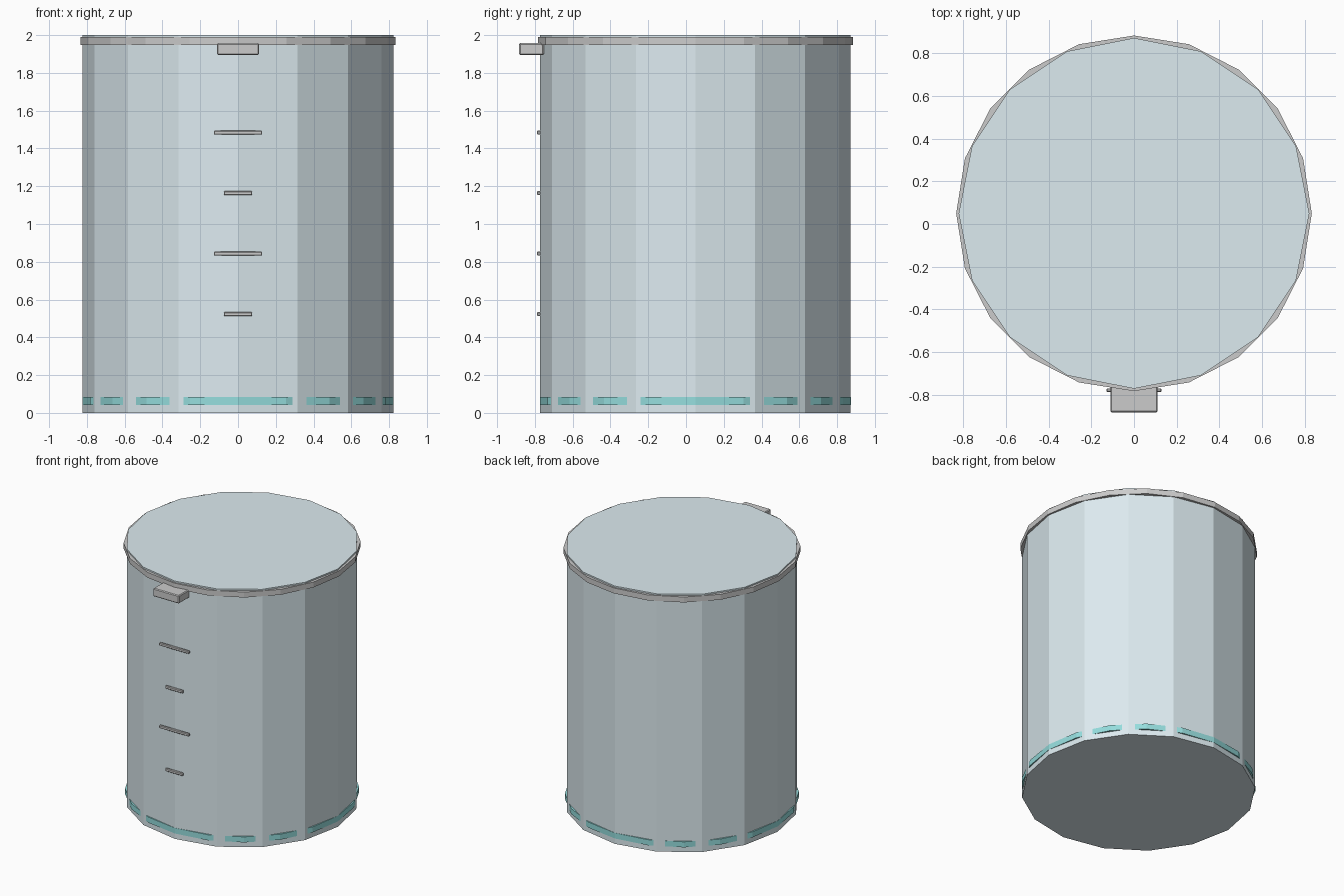
import bpy

if "Cube" in bpy.data.objects:
    bpy.data.objects.remove(bpy.data.objects["Cube"])

CY = 0.05  # the vessel axis sits slightly behind the origin


def material(name, color):
    m = bpy.data.materials.new(name)
    m.diffuse_color = color
    m.use_nodes = True
    m.node_tree.nodes["Principled BSDF"].inputs["Base Color"].default_value = m.diffuse_color
    return m


def drum(name, sides, radius, z0, z1, mat=None):
    bpy.ops.mesh.primitive_cylinder_add(vertices=sides, radius=radius, depth=z1 - z0,
                                        location=(0, CY, (z0 + z1) / 2))
    ob = bpy.context.object
    ob.name = name
    if mat:
        ob.data.materials.append(mat)
    return ob


def block(name, size, center, bevel):
    bpy.ops.mesh.primitive_cube_add(size=1, location=center)
    ob = bpy.context.object
    ob.name = name
    ob.scale = size
    bpy.ops.object.transform_apply(location=False, rotation=False, scale=True)
    mod = ob.modifiers.new("edge_bevel", 'BEVEL')
    mod.width = bevel
    mod.segments = 1
    return ob


pale = material("pale_blue", (0.72, 0.83, 0.87, 1))
teal = material("teal", (0.30, 0.72, 0.72, 1))

# Vessel body, with bands that poke through its facets
drum("vessel_body", 16, 0.822, 0.0, 2.0, pale)
drum("rim_band", 20, 0.8335, 1.947, 1.989)
drum("base_band", 20, 0.8227, 0.042, 0.085, teal)

# Pouring spout at the front
block("spout", (0.222, 0.13, 0.063), (0, -0.818, 1.926), 0.006)

# Measuring marks, alternating short and long
for i in range(4):
    width = 0.256 if i % 2 else 0.15
    block(f"measure_mark_{i + 1}", (width, 0.018, 0.022), (0, -0.779, 0.523 + 0.3203 * i), 0.004)
